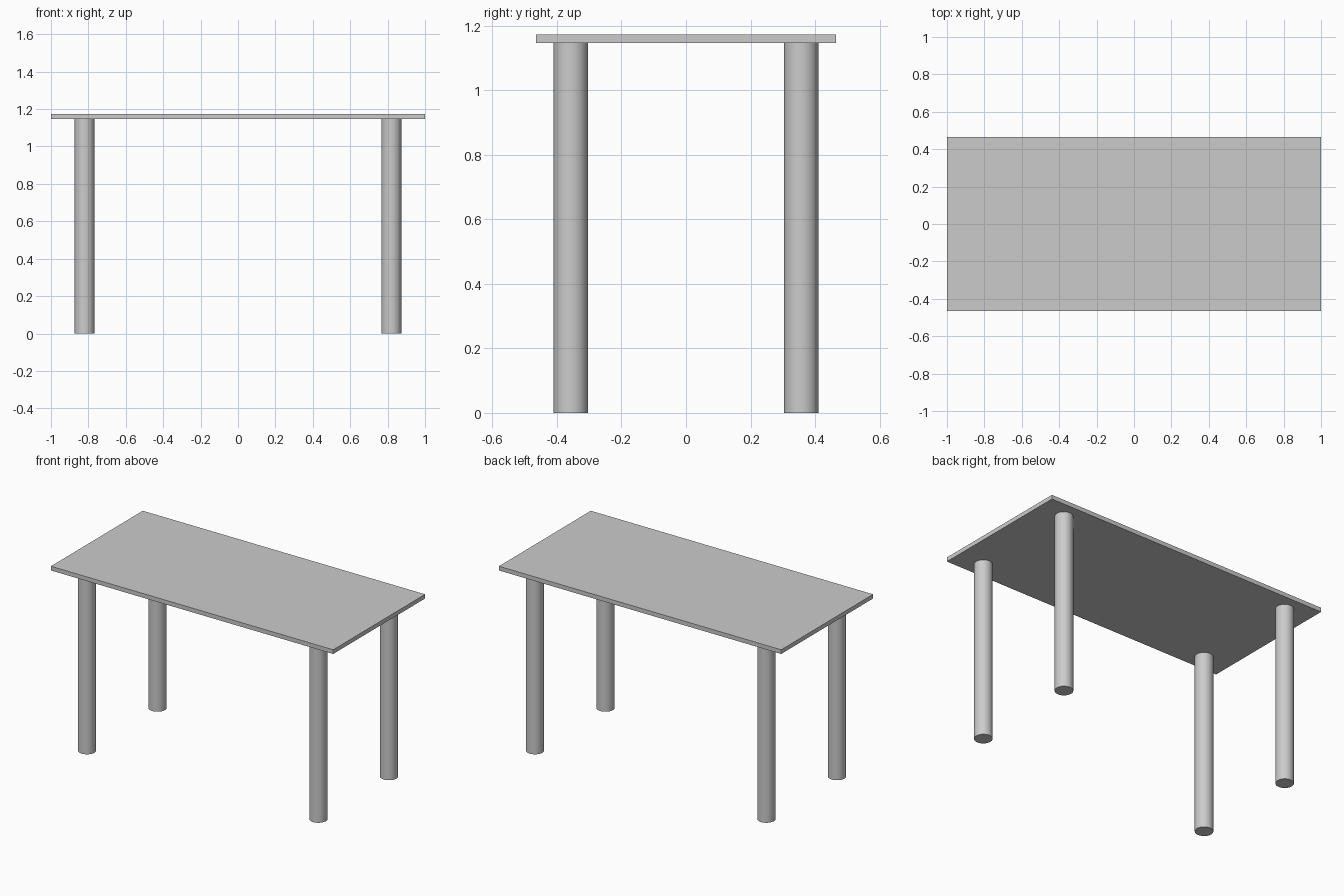
import bpy

cube = bpy.data.objects.get("Cube")
if cube:
    bpy.data.objects.remove(cube, do_unlink=True)

HEIGHT, THICKNESS = 1.173, 0.027
LENGTH, DEPTH = 2.0, 0.93
LEG_X, LEG_Y, LEG_RADIUS = 0.82, 0.357, 0.053
UNDERSIDE = HEIGHT - THICKNESS

# One plain grey for the whole table
grey = bpy.data.materials.new("light grey")
grey.use_nodes = True
colour = (0.6, 0.6, 0.6, 1)
grey.diffuse_color = colour
grey.node_tree.nodes["Principled BSDF"].inputs["Base Color"].default_value = colour

# Thin flat tabletop
bpy.ops.mesh.primitive_cube_add(size=1, location=(0, 0, HEIGHT - THICKNESS / 2))
top = bpy.context.object
top.name = "tabletop"
top.scale = (LENGTH, DEPTH, THICKNESS)
bpy.ops.object.transform_apply(location=False, rotation=False, scale=True)
top.data.materials.append(grey)


def add_leg(name, x, y):
    bpy.ops.mesh.primitive_cylinder_add(vertices=48, radius=LEG_RADIUS, depth=UNDERSIDE,
                                        location=(x, y, UNDERSIDE / 2))
    leg = bpy.context.object
    leg.name = name
    leg.data.materials.append(grey)
    bpy.ops.object.shade_smooth_by_angle()


# Four round legs, one near each corner
for end, y in (("front", -LEG_Y), ("back", LEG_Y)):
    for side, x in (("right", -LEG_X), ("left", LEG_X)):
        add_leg(f"{end}_{side}_leg", x, y)
